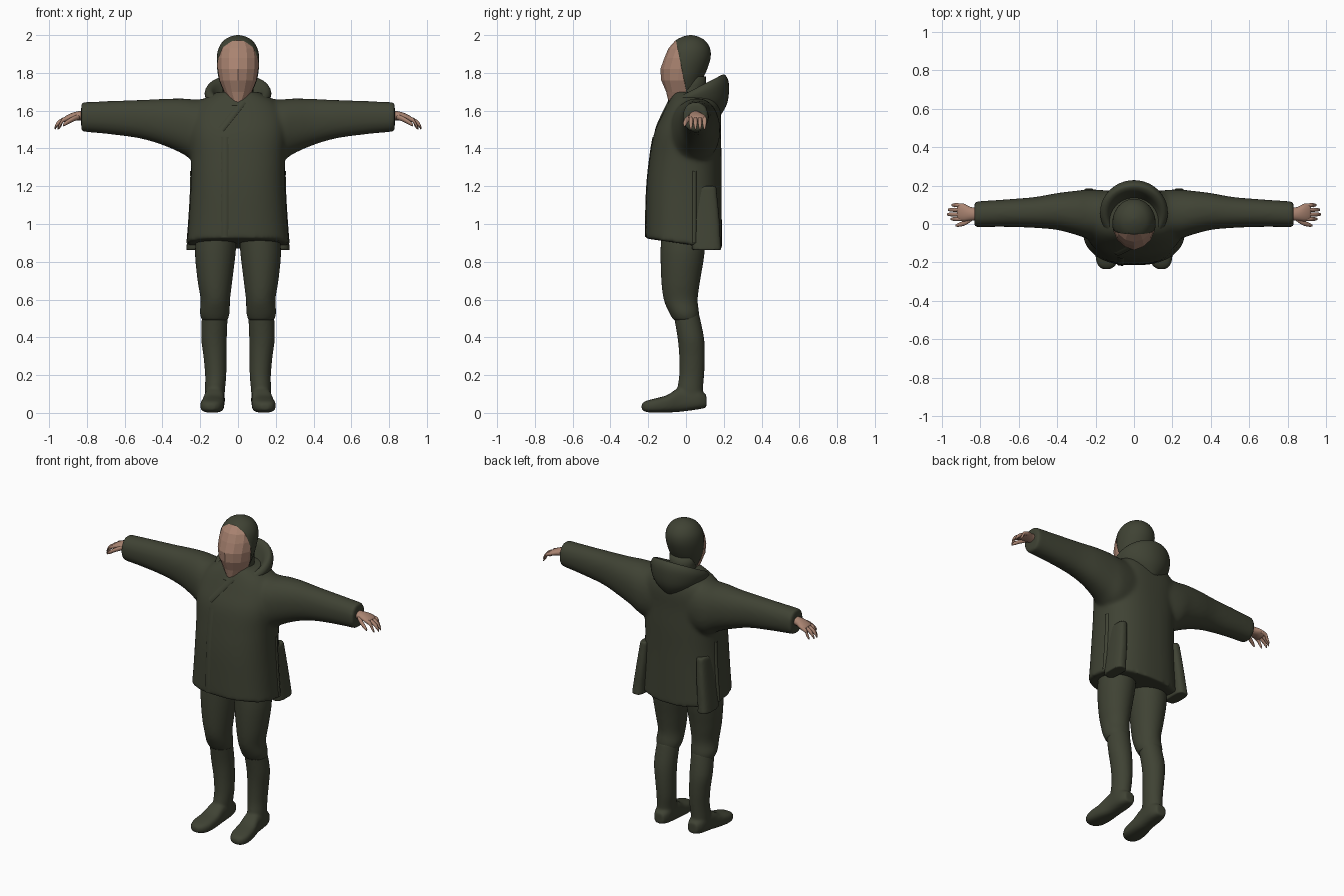
import bpy, bmesh, math
from mathutils import Vector
from mathutils.bvhtree import BVHTree

cube = bpy.data.objects.get("Cube")
if cube:
    bpy.data.objects.remove(cube, do_unlink=True)


def material(name, rgb):
    m = bpy.data.materials.new(name)
    m.use_nodes = True
    m.diffuse_color = (*rgb, 1)
    m.node_tree.nodes["Principled BSDF"].inputs["Base Color"].default_value = (*rgb, 1)
    return m


OLIVE = material("olive cloth", (0.05, 0.055, 0.034))
SKIN = material("skin", (0.40, 0.23, 0.165))


def spline(p, q, r, s, t):
    return [0.5 * (2 * b + (c - a) * t + (2 * a - 5 * b + 4 * c - d) * t * t
                   + (3 * b - a - 3 * c + d) * t ** 3) for a, b, c, d in zip(p, q, r, s)]


def loft(bm, axis, rings, n=32, power=2.0, side=1, steps=4):
    """Closed tube; ring = (position on axis, centre a, centre b, radius a, radius b, tilt along b)."""
    rings = [tuple(r) + (0,) * (6 - len(r)) for r in rings]
    full = []
    for i in range(len(rings) - 1):
        pts = [rings[max(0, min(len(rings) - 1, i + k))] for k in (-1, 0, 1, 2)]
        full += [spline(*pts, j / steps) for j in range(steps)]
    full.append(rings[-1])
    loops = []
    for t, ca, cb, ra, rb, tilt in full:
        loop = []
        for k in range(n):
            ang = 2 * math.pi * k / n - math.pi / 2
            c, s = math.cos(ang), math.sin(ang)
            a = ca + ra * math.copysign(abs(c) ** (2 / power), c)
            db = rb * math.copysign(abs(s) ** (2 / power), s)
            h, b = t + tilt * db, cb + db
            x, y, z = {"x": (h, a, b), "y": (a, h, b), "z": (a, b, h)}[axis]
            loop.append(bm.verts.new((x * side, y, z)))
        loops.append(loop)
    for lo, hi in zip(loops, loops[1:]):
        for k in range(n):
            bm.faces.new((lo[k], lo[(k + 1) % n], hi[(k + 1) % n], hi[k]))
    bm.faces.new(loops[0])
    bm.faces.new(loops[-1])


def finish(name, bm, mat, smooth=True, voxel=0, relax=6):
    bmesh.ops.recalc_face_normals(bm, faces=bm.faces)
    for f in bm.faces:
        f.smooth = smooth
    me = bpy.data.meshes.new(name)
    bm.to_mesh(me)
    bm.free()
    me.materials.append(mat)
    ob = bpy.data.objects.new(name, me)
    bpy.context.collection.objects.link(ob)
    if voxel:
        r = ob.modifiers.new("blend", "REMESH")
        r.mode, r.voxel_size, r.use_smooth_shade = "VOXEL", voxel, True
        s = ob.modifiers.new("soften", "SMOOTH")
        s.factor, s.iterations = 0.5, relax
    return ob


# Coat: body and both sleeves blended into one skin
bm = bmesh.new()
loft(bm, "z", [(.895, 0, -.012, .272, .203, -.14), (1.0, 0, -.012, .262, .202, -.08),
               (1.2, 0, -.01, .25, .198), (1.35, 0, -.002, .25, .19), (1.48, 0, .008, .26, .177),
               (1.58, 0, .03, .25, .155), (1.65, 0, .04, .2, .13), (1.7, 0, .04, .11, .1)],
     n=48, power=2.4)
for side in (1, -1):
    loft(bm, "x", [(.1, .05, 1.5, .12, .17), (.22, .05, 1.495, .13, .165), (.3, .058, 1.52, .115, .145),
                   (.4, .065, 1.54, .096, .122), (.52, .06, 1.555, .08, .102), (.68, .056, 1.563, .071, .088),
                   (.83, .05, 1.567, .067, .078)], side=side, power=2.2)
coat = finish("coat", bm, OLIVE, voxel=.011, relax=10)

# Surface finder for the seams and flaps
bpy.context.view_layer.update()
tree = BVHTree.FromObject(coat, bpy.context.evaluated_depsgraph_get())


def strip(name, path, width, look, lift=.006):
    """Cloth band that follows the coat, seen along the given direction."""
    look = Vector(look)
    bm = bmesh.new()
    rows = []
    for a, b in zip(path, path[1:]):
        a, b = Vector(a), Vector(b)
        across = (b - a).cross(look).normalized() * width / 2
        for i in range(13):
            row = []
            for k in (-1, -.5, 0, .5, 1):
                p = a.lerp(b, i / 12) + across * k
                hit = tree.ray_cast(p - look * 2, look)[0]
                if hit:
                    row.append(bm.verts.new(hit - look * lift * (1 if abs(k) < 1 else -.5)))
            if len(row) == 5:
                rows.append(row)
    for r, q in zip(rows, rows[1:]):
        for k in range(4):
            bm.faces.new((r[k], r[k + 1], q[k + 1], q[k]))
    return finish(name, bm, OLIVE)


strip("front_flap", [(-.07, 0, .93), (-.07, 0, 1.46)], .045, (0, 1, 0))
strip("lapel_flap", [(-.09, 0, 1.5), (.03, 0, 1.65)], .04, (0, 1, 0))
for side, word in ((1, "left"), (-1, "right")):
    strip(word + "_side_seam", [(0, .045, .9), (0, .045, 1.28)], .025, (-side, 0, 0), .008)
    # Rear vent panel flaring out at the hem
    bm = bmesh.new()
    loft(bm, "z", [(.862, .235, .11, .04, .078), (.92, .23, .105, .038, .078),
                   (1.05, .215, .1, .035, .075), (1.2, .2, .09, .03, .07)],
         side=side, n=20, power=3)
    finish(word + "_vent_panel", bm, OLIVE, voxel=.008, relax=4)

# Hood lying folded around the neck
bm = bmesh.new()
loft(bm, "z", [(1.57, 0, .09, .07, .09), (1.63, 0, .07, .15, .15, .1), (1.685, 0, .062, .176, .165, .35),
               (1.715, 0, .055, .165, .15, .5), (1.713, 0, .046, .14, .128, .5),
               (1.68, 0, .04, .115, .11, .45), (1.645, 0, .035, .09, .09, .3)], n=40)
finish("hood", bm, OLIVE)

# Neck
bm = bmesh.new()
loft(bm, "z", [(1.55, 0, .035, .085, .08), (1.78, 0, .03, .08, .075)], n=24)
finish("neck", bm, OLIVE)

# Head: rounded cap behind a slanted cut, faceted face in front of it
HEAD = [(1.635, 0, -.055, .03, .035), (1.70, 0, -.02, .075, .085), (1.76, 0, -.02, .1, .105),
        (1.82, 0, -.009, .11, .121), (1.88, 0, .008, .112, .122), (1.93, 0, .017, .103, .11),
        (1.97, 0, .022, .077, .08), (1.992, 0, .024, .04, .04), (2.0, 0, .025, .006, .006)]
CUT, FRONT = Vector((0, -.052, 1.965)), Vector((0, -.27, -.055)).normalized()


def half_head(name, mat, n, steps, normal, smooth):
    bm = bmesh.new()
    loft(bm, "z", HEAD, n=n, steps=steps)
    cut = bmesh.ops.bisect_plane(bm, geom=bm.verts[:] + bm.edges[:] + bm.faces[:],
                                 plane_co=CUT, plane_no=normal, clear_outer=True)
    edges = [e for e in cut["geom_cut"] if isinstance(e, bmesh.types.BMEdge)]
    bmesh.ops.contextual_create(bm, geom=edges)
    return finish(name, bm, mat, smooth)


cap = half_head("cap", OLIVE, 40, 4, FRONT, True)
face = half_head("face", SKIN, 14, 1, -FRONT, False)
for v in face.data.vertices:
    if abs(v.co.x) < .01 and 1.74 < v.co.z < 1.85 and v.co.y < -.1:
        v.co.y -= .006

# Legs, boots and hands
for side, word in ((1, "left"), (-1, "right")):
    bm = bmesh.new()
    loft(bm, "z", [(.98, .11, -.015, .105, .115), (.85, .12, -.018, .108, .117), (.7, .122, -.028, .092, .103),
                   (.6, .12, -.028, .078, .09), (.53, .123, -.01, .079, .079), (.49, .123, 0, .068, .066)],
         side=side)
    finish(word + "_trouser_leg", bm, OLIVE, voxel=.009, relax=5)

    bm = bmesh.new()
    loft(bm, "z", [(.53, .122, .0, .068, .068), (.4, .127, .025, .068, .07), (.3, .122, .032, .061, .068),
                   (.2, .118, .03, .056, .066), (.12, .122, .022, .053, .068), (.05, .123, .03, .05, .066)],
         side=side)
    loft(bm, "y", [(.108, .12, .062, .033, .034), (.06, .122, .07, .052, .052), (-.03, .125, .07, .053, .064),
                   (-.1, .132, .048, .06, .046), (-.17, .138, .038, .062, .037),
                   (-.215, .142, .034, .046, .028), (-.235, .143, .032, .02, .014)], side=side, power=2.8)
    finish(word + "_boot", bm, OLIVE, voxel=.008, relax=5)

    bm = bmesh.new()
    loft(bm, "x", [(.8, .05, 1.575, .03, .026), (.85, .053, 1.572, .036, .024), (.885, .06, 1.566, .046, .02),
                   (.915, .062, 1.555, .044, .015), (.92, .062, 1.552, .03, .008)], n=16, side=side)
    for i, reach in enumerate((.955, .972, .968, .95)):
        y = .026 + .024 * i
        loft(bm, "x", [(.89, y, 1.562, .009, .011), (.925, y, 1.551, .011, .013),
                       (reach - .015, y, 1.53, .010, .013), (reach, y, 1.506, .005, .006)], n=10, side=side)
    loft(bm, "x", [(.84, .03, 1.568, .012, .015), (.875, .008, 1.555, .014, .014),
                   (.91, -.004, 1.535, .011, .012), (.927, -.008, 1.522, .005, .006)], n=10, side=side)
    finish(word + "_hand", bm, SKIN)
